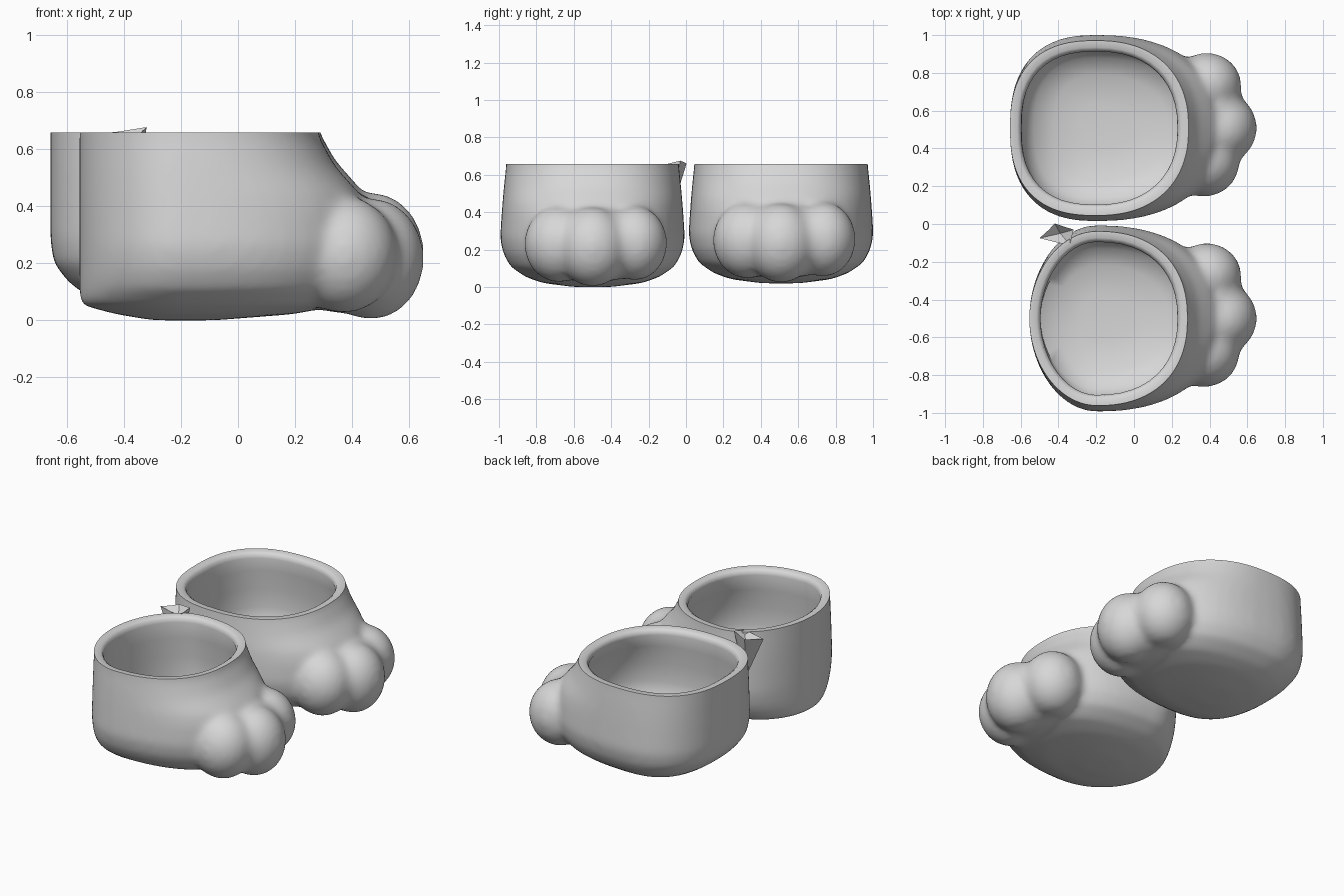
import bpy, bmesh, math
from mathutils import Matrix, Vector

if "Cube" in bpy.data.objects:
    bpy.data.objects.remove(bpy.data.objects["Cube"])

grey = bpy.data.materials.new("soft_grey")
grey.use_nodes = True
colour = (0.68, 0.68, 0.68, 1)
grey.diffuse_color = colour
grey.node_tree.nodes["Principled BSDF"].inputs["Base Color"].default_value = colour

SEGMENTS = 48
WIDEST_X = -0.2
RIM = 0.657

# Rings from the sole up the outside: height, back x, front x, half width
OUTER = [(0.020, -0.30, -0.08, 0.10), (0.042, -0.43, 0.20, 0.27), (0.075, -0.51, 0.36, 0.36),
         (0.13, -0.59, 0.42, 0.44), (0.20, -0.645, 0.45, 0.478), (0.28, -0.657, 0.46, 0.495),
         (0.40, -0.657, 0.45, 0.487), (0.47, -0.657, 0.42, 0.482), (0.56, -0.657, 0.34, 0.474),
         (0.66, -0.657, 0.285, 0.463), (0.76, -0.657, 0.27, 0.46)]
# Rings up the lining, which bulges forward under the rim
INNER = [(0.095, -0.28, 0.0, 0.12), (0.11, -0.42, 0.18, 0.28), (0.155, -0.53, 0.28, 0.37),
         (0.22, -0.58, 0.33, 0.415), (0.30, -0.595, 0.34, 0.43), (0.42, -0.595, 0.32, 0.425),
         (0.54, -0.595, 0.27, 0.415)]
# Toe centre and radii, then the pad that joins them
TOES = [((0.37, -0.18, 0.25), (0.19, 0.185, 0.205)),
        ((0.465, 0.0, 0.235), (0.187, 0.19, 0.213)),
        ((0.385, 0.225, 0.255), (0.185, 0.175, 0.20)),
        ((0.37, 0.01, 0.25), (0.23, 0.35, 0.205))]


def power(value, exponent):
    return math.copysign(abs(value) ** exponent, value)


def egg_ring(bm, z, back, front, half_width, back_power):
    """Rounded outline with separate front and back lengths."""
    ring = []
    for i in range(SEGMENTS):
        a = 2 * math.pi * i / SEGMENTS
        c, s = math.cos(a), math.sin(a)
        e = 2 / (2.3 if c > 0 else back_power)
        reach = front - WIDEST_X if c > 0 else WIDEST_X - back
        ring.append(bm.verts.new((WIDEST_X + reach * power(c, e), half_width * power(s, e), z)))
    return ring


def loft(bm, rows, back_power):
    rings = [egg_ring(bm, *row, back_power) for row in rows]
    for low, high in zip(rings, rings[1:]):
        for i in range(SEGMENTS):
            j = (i + 1) % SEGMENTS
            bm.faces.new((low[i], low[j], high[j], high[i]))
    bm.faces.new(rings[0][::-1])
    bm.faces.new(rings[-1])


def finish(name, bm, location):
    bmesh.ops.recalc_face_normals(bm, faces=bm.faces[:])
    mesh = bpy.data.meshes.new(name)
    bm.to_mesh(mesh)
    bm.free()
    mesh.materials.append(grey)
    obj = bpy.data.objects.new(name, mesh)
    obj.location = location
    bpy.context.collection.objects.link(obj)
    return obj


def select_only(obj):
    bpy.ops.object.select_all(action="DESELECT")
    bpy.context.view_layer.objects.active = obj
    obj.select_set(True)


def slipper(name, location, back_limit, back_power, upright_heel):
    rim = RIM - location[2]
    # Solid body with round toes
    bm = bmesh.new()
    rows = []
    for z, back, front, half in OUTER:
        if upright_heel and z > 0.07:
            back = back_limit
        rows.append((z, max(back, back_limit), front, half))
    loft(bm, rows, back_power)
    for centre, radii in TOES:
        bmesh.ops.create_uvsphere(bm, u_segments=24, v_segments=16, radius=1,
                                  matrix=Matrix.LocRotScale(Vector(centre), None, Vector(radii)))
    obj = finish(name, bm, location)
    # Foot opening with a rounded lip, widening into a slab that trims the rim level
    bm = bmesh.new()
    heel = back_limit + 0.06
    lining = [(z, max(back, heel), front, half) for z, back, front, half in INNER]
    lining += [(rim - 0.035, heel, 0.23, 0.405), (rim - 0.012, heel - 0.006, 0.236, 0.411),
               (rim, heel - 0.022, 0.252, 0.427), (rim, -1, 1, 1), (1, -1, 1, 1)]
    loft(bm, lining, back_power)
    cutter = finish(name + "_cutter", bm, location)
    cutter.hide_render = True
    # Blend the toes into the body, then cut the opening
    remesh = obj.modifiers.new("blend", "REMESH")
    remesh.mode = "VOXEL"
    remesh.voxel_size = 0.018
    smooth = obj.modifiers.new("soften", "SMOOTH")
    smooth.factor = 0.5
    smooth.iterations = 16
    cut = obj.modifiers.new("opening", "BOOLEAN")
    cut.operation = "DIFFERENCE"
    cut.solver = "EXACT"
    cut.object = cutter
    select_only(obj)
    bpy.ops.object.convert(target="MESH")
    bpy.data.objects.remove(cutter)
    bpy.ops.object.shade_smooth_by_angle(angle=math.radians(50))


slipper("left_slipper", (0, 0.508, 0.0), -0.657, 2.5, False)
slipper("right_slipper", (0, -0.5, -0.02), -0.555, 1.95, True)

# Folded flap at the inner back corner of the right slipper
bm = bmesh.new()
outline = [(-0.32, -0.03, 0.676), (-0.42, 0.003, 0.66), (-0.45, -0.03, 0.657),
           (-0.50, -0.075, 0.655), (-0.40, -0.10, 0.655), (-0.34, -0.11, 0.656)]
top = [bm.verts.new(p) for p in outline]
tip = bm.verts.new((-0.36, -0.09, 0.36))
hollow = bm.verts.new((-0.39, -0.05, 0.61))
for a, b in zip(top, top[1:] + top[:1]):
    bm.faces.new((a, b, tip))
    bm.faces.new((b, a, hollow))
select_only(finish("rim_flap", bm, (0, 0, 0)))
bpy.ops.object.shade_smooth_by_angle(angle=math.radians(40))
